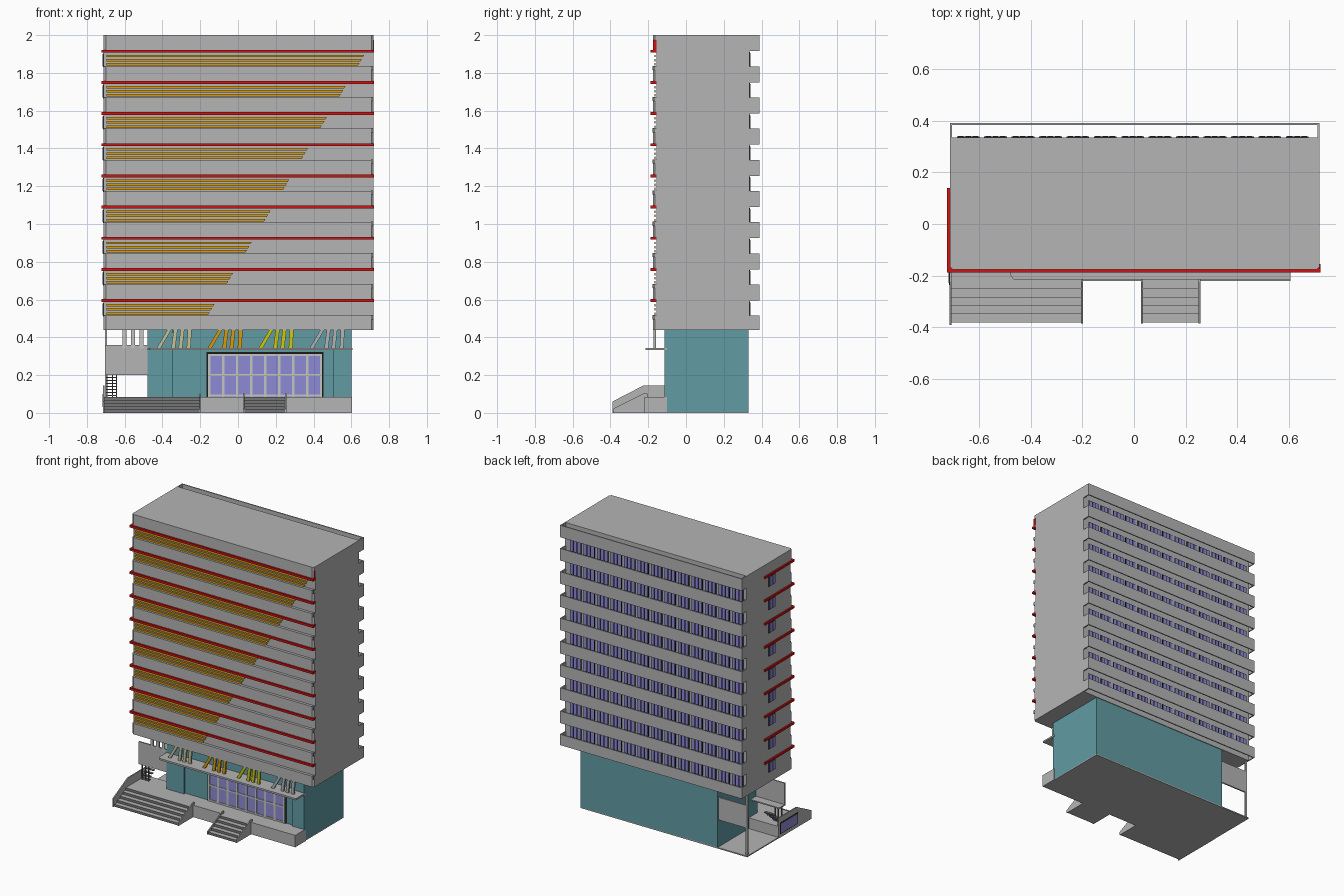
import bpy, bmesh
from mathutils import Vector

if "Cube" in bpy.data.objects:
    bpy.data.objects.remove(bpy.data.objects["Cube"], do_unlink=True)


def material(name, r, g, b):
    m = bpy.data.materials.new(name)
    m.use_nodes = True
    m.diffuse_color = (r, g, b, 1)
    m.node_tree.nodes["Principled BSDF"].inputs["Base Color"].default_value = (r, g, b, 1)
    return m


CONCRETE = material("concrete grey", .46, .46, .46)
DARK = material("dark grey", .18, .18, .18)
RED = material("red", .62, .006, .006)
AMBER = material("amber", .68, .33, .005)
YELLOW = material("yellow", .62, .60, .005)
KHAKI = material("pale khaki", .55, .55, .32)
TEAL = material("teal", .12, .33, .37)
GLASS = material("violet glass", .27, .26, .66)
BLACK = material("black", .01, .01, .01)
FRAME = material("light frame grey", .56, .56, .53)


def box(x0, x1, y0, y1, z0, z1):
    return prism([(x0, y0), (x1, y0), (x1, y1), (x0, y1)], "z", z0, z1)


def prism(points, axis, lo, hi):
    """A flat outline and the axis and range along which it is extruded."""
    place = {"x": lambda a, b, t: (t, a, b),
             "y": lambda a, b, t: (a, t, b),
             "z": lambda a, b, t: (a, b, t)}[axis]
    return [place(a, b, lo) for a, b in points], Vector(place(0, 0, hi - lo))


def build(name, mat, solids):
    bm = bmesh.new()
    for outline, push in solids:
        face = bm.faces.new([bm.verts.new(p) for p in outline])
        new = bmesh.ops.extrude_face_region(bm, geom=[face], use_keep_orig=True)["geom"]
        bmesh.ops.translate(bm, vec=push, verts=[v for v in new if isinstance(v, bmesh.types.BMVert)])
    bmesh.ops.recalc_face_normals(bm, faces=bm.faces)
    mesh = bpy.data.meshes.new(name)
    bm.to_mesh(mesh)
    bm.free()
    mesh.materials.append(mat)
    ob = bpy.data.objects.new(name, mesh)
    bpy.context.collection.objects.link(ob)
    return ob


W, E, BACK = -.712, .718, .335      # tower west, east and back planes
STEP = .165
floors = [.595 + STEP * i for i in range(9)]
bands = [(.438, .515)] + [(r, r + .085) for r in floors]

# Tower body and protruding front bands with chamfered corners
build("tower_body", CONCRETE, [box(W, E, -.157, BACK, .438, 2)])
band_outline = [(W, -.157), (W, -.165), (W + .012, -.176), (E - .012, -.176), (E, -.165), (E, -.157)]
build("front_bands", CONCRETE, [prism(band_outline, "z", a, b) for a, b in bands])

# Rear balcony parapets: thin plates with returns at both ends
parapets = []
for a, b in bands:
    parapets += [box(W, E, .382, .39, a, b),
                 box(W, W + .008, BACK, .382, a, b),
                 box(E - .008, E, BACK, .382, a, b)]
build("rear_parapets", CONCRETE, parapets)

# Red sun ledges along the front and part of the west side
ledges = []
for r in floors:
    ledges += [box(-.722, E + .002, -.188, -.155, r - .008, r + .007),
               box(-.722, W, -.155, .14, r - .008, r + .007)]
ledges.append(box(E, E + .002, -.174, -.157, floors[-1], 1.975))
build("red_ledges", RED, ledges)

# Amber louvres, three per floor, growing longer with height
louvres = []
for i, r in enumerate(floors):
    for j in range(3):
        end = -.125 + .0992 * i - .013 * j
        top = r - .019 - .022 * j
        louvres.append(prism([(-.695, top), (end, top), (end - .008, top - .013), (-.695, top - .013)],
                             "y", -.168, -.162))
build("amber_louvres", AMBER, louvres)
build("corner_blocks", DARK, [box(.703, E, -.178, -.157, r - .10, r - .078) for r in floors])

# Windows in the recesses of the back and on the west side
frames, panes = [], []
for r in floors:
    z0, z1 = r - .105, r - .004
    for g in range(13):
        x = -.685 + .106 * g
        frames.append(box(x, x + .088, BACK, BACK + .003, z0, z1))
        for k in range(3):
            px = x + .005 + .028 * k
            panes.append(box(px, px + .021, BACK, BACK + .006, z0 + .004, z1 - .006))
    frames.append(box(W - .003, W, .015, .09, r - .085, r - .012))
    for y in (.02, .056):
        panes.append(box(W - .006, W, y, y + .028, r - .08, r - .016))
build("window_frames", BLACK, frames)
build("window_panes", GLASS, panes)

# Ground floor hall with end pilasters
build("entrance_hall", TEAL, [box(-.48, .60, -.10, .33, .006, .438),
                              box(-.48, -.345, -.115, -.10, .006, .438),
                              box(.505, .60, -.115, -.10, .006, .438)])
build("entrance_surround", BLACK, [box(-.167, .453, -.106, -.10, .085, .322)])
build("entrance_glass", GLASS, [box(-.158, .444, -.109, -.10, .085, .312)])
bars = [box(-.158, .444, -.113, -.10, z, z + .011) for z in (.087, .195, .301)]
for i in range(9):
    x = -.158 + .591 * i / 8
    bars.append(box(x, x + .013, -.113, -.10, .085, .312))
build("entrance_mullions", FRAME, bars)

# Canopy with rounded-off corner and groups of slanted posts
build("canopy", CONCRETE, [prism([(-.48, -.10), (-.48, -.195), (-.465, -.215), (.605, -.215), (.605, -.10)],
                                 "z", .332, .344)])
groups = [("khaki", KHAKI, -.43), ("amber", AMBER, -.16), ("yellow", YELLOW, .11), ("grey", CONCRETE, .38)]
for label, mat, x in groups:
    posts = []
    for offset, lean in ((0, .055), (.077, .012), (.115, .010), (.158, .006)):
        a = x + offset
        posts.append(prism([(a, .344), (a + .021, .344), (a + .021 + lean, .438), (a + lean, .438)],
                           "y", -.172, -.16))
    build(label + "_posts", mat, posts)
build("west_posts", FRAME, [box(x, x + .022, -.11, -.10, .34, .438) for x in (-.612, -.567, -.522)])

# West side terrace screens and corner post
build("terrace_screens", CONCRETE, [box(-.705, -.48, -.11, -.10, .2, .36),
                                    box(-.705, -.48, .31, .32, .2, .36),
                                    box(-.705, -.48, -.10, -.04, .2, .208)])
build("terrace_post", FRAME, [box(-.705, -.693, .308, .32, 0, .438)])

# Small service stair under the terrace
stair = [box(x, x + .005, -.09, -.082, .085, .2) for x in (-.695, -.668, -.645)]
for i in range(7):
    stair.append(box(-.70, -.64, -.09 + .018 * i, -.07 + .018 * i, .09 + .016 * i, .095 + .016 * i))
build("service_stair", DARK, stair)

# Ground slab and raised entrance platform
build("ground_slab", CONCRETE, [box(-.712, .60, -.22, .33, 0, .008)])
build("platform", CONCRETE, [box(-.706, .604, -.22, -.10, 0, .085),
                             box(-.706, -.48, -.10, -.02, 0, .085)])

# Two flights of front steps with dark risers
for label, x0, x1 in (("wide", -.706, -.205), ("narrow", .033, .25)):
    steps = build(label + "_steps", CONCRETE,
                  [box(x0, x1, -.38 + .032 * i, -.22, .017 * i, .017 * (i + 1)) for i in range(5)])
    steps.data.materials.append(DARK)
    for f in steps.data.polygons:
        if f.normal.y < -.5:
            f.material_index = 1

# Cheek walls beside the steps
low = [(-.385, 0), (-.385, .022), (-.225, .102), (-.205, .102), (-.205, 0)]
high = [(-.39, 0), (-.39, .06), (-.225, .145), (-.02, .145), (-.02, 0)]
build("step_cheeks", CONCRETE, [prism(low, "x", x, x + .007) for x in (-.205, .027, .25)])
build("west_cheek_wall", CONCRETE, [prism(high, "x", -.714, -.706)])
build("west_basement_frame", BLACK, [box(-.716, -.714, -.235, -.035, .025, .105)])
build("west_basement_window", GLASS, [box(-.718, -.714, -.228, -.042, .031, .099)])
